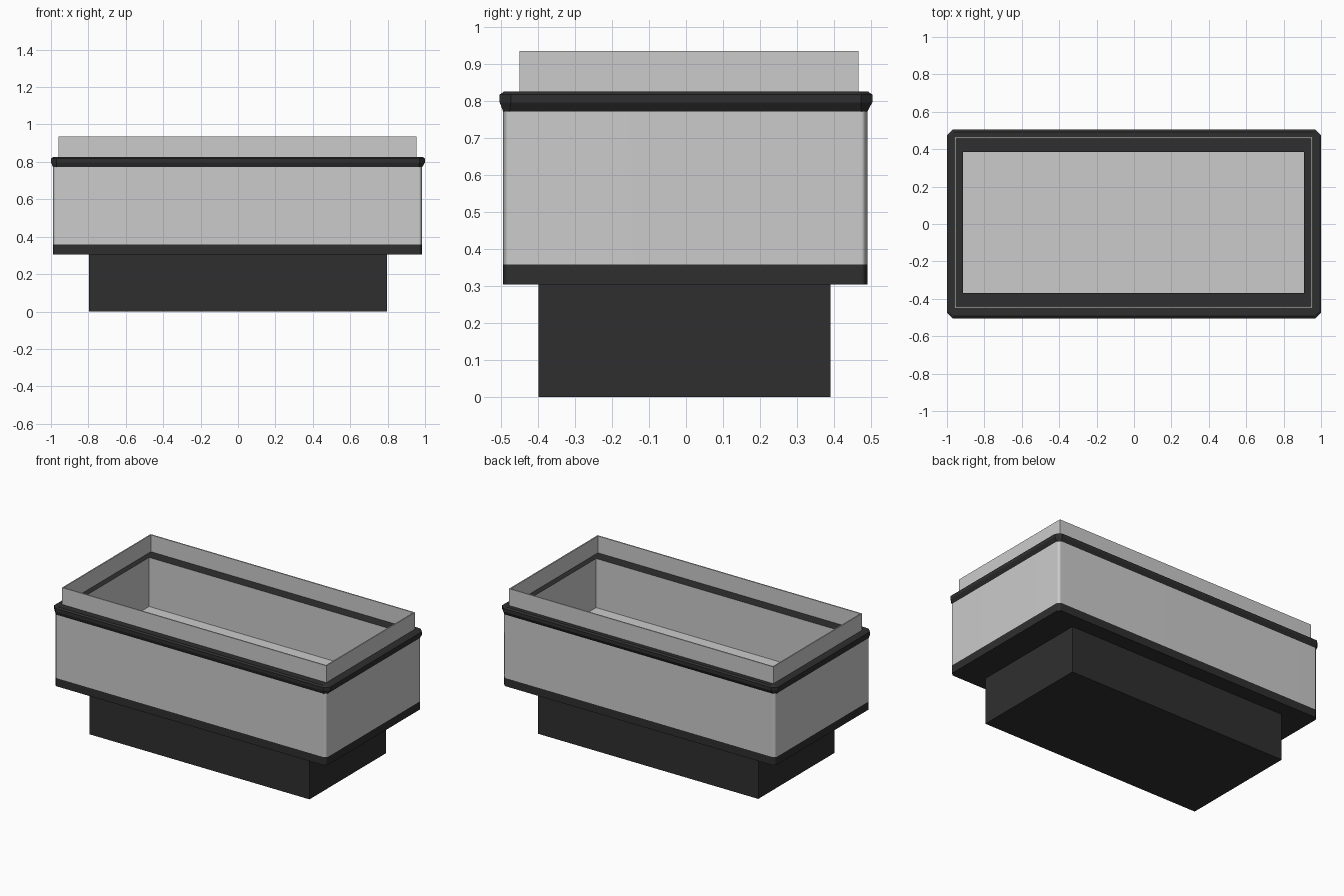
import bpy, bmesh, math

if "Cube" in bpy.data.objects:
    bpy.data.objects.remove(bpy.data.objects["Cube"])


def material(name, c):
    m = bpy.data.materials.new(name)
    m.diffuse_color = (c[0], c[1], c[2], 1)
    m.use_nodes = True
    m.node_tree.nodes["Principled BSDF"].inputs["Base Color"].default_value = m.diffuse_color
    return m


dark = material("dark_trim", (0.028, 0.028, 0.028))


def ring(bm, hx, hy, z, cut=0.0, cx=0.0, cy=0.0):
    """Rectangle outline at height z, with corners cut off if cut > 0."""
    pts = []
    for sx, sy in ((1, 1), (-1, 1), (-1, -1), (1, -1)):
        if cut:
            a = (sx * hx, sy * (hy - cut))
            b = (sx * (hx - cut), sy * hy)
            pts += [a, b] if sx * sy > 0 else [b, a]
        else:
            pts.append((sx * hx, sy * hy))
    return [bm.verts.new((x + cx, y + cy, z)) for x, y in pts]


def loft(name, rings, mat=None, cap_start=False, cap_end=False, closed=False, smooth=False):
    """Skin a series of (hx, hy, z, cut, cx, cy) outlines."""
    bm = bmesh.new()
    loops = [ring(bm, *r) for r in rings]
    pairs = list(zip(loops, loops[1:]))
    if closed:
        pairs.append((loops[-1], loops[0]))
    for a, b in pairs:
        n = len(a)
        for i in range(n):
            j = (i + 1) % n
            bm.faces.new((a[i], a[j], b[j], b[i]))
    if cap_start:
        bm.faces.new(loops[0][::-1])
    if cap_end:
        bm.faces.new(loops[-1])
    bmesh.ops.recalc_face_normals(bm, faces=bm.faces)
    me = bpy.data.meshes.new(name)
    bm.to_mesh(me)
    bm.free()
    ob = bpy.data.objects.new(name, me)
    bpy.context.collection.objects.link(ob)
    if mat:
        me.materials.append(mat)
    if smooth:
        bpy.ops.object.select_all(action='DESELECT')
        bpy.context.view_layer.objects.active = ob
        ob.select_set(True)
        bpy.ops.object.shade_smooth_by_angle(angle=math.radians(50))
        # Keeps the long sides flat so only the corners look rounded
        w = ob.modifiers.new("weighted", 'WEIGHTED_NORMAL')
        w.keep_sharp = True
    return ob


# Plinth
loft("plinth", [(0.797, 0.395, 0, 0, 0, -0.004), (0.797, 0.395, 0.305, 0, 0, -0.004)],
     dark, cap_start=True, cap_end=True)

# Shared outlines of the tub
OUT = (0.987, 0.493)
CUT, OC = 0.018, (-0.002, -0.002)
INN = (0.912, 0.378)
IC = (-0.002, 0.008)

# Dark band around the bottom, closed underneath
loft("lower_band", [(*OUT, 0.305, CUT, *OC), (*OUT, 0.358, CUT, *OC)],
     dark, cap_start=True, smooth=True)

# Grey outer walls
loft("outer_wall", [(*OUT, 0.358, CUT, *OC), (*OUT, 0.775, CUT, *OC)], smooth=True)

# Flared dark rim: bevelled lip outside, flat ledge running to the opening
loft("rim", [(*OUT, 0.773, CUT, *OC),
             (1.0, 0.504, 0.797, 0.03),
             (1.0, 0.504, 0.818, 0.03),
             (0.988, 0.493, 0.826, 0.026),
             (*INN, 0.826, 0.0005, *IC)], dark)

# Recessed inner tray
loft("inner_tray", [(*INN, 0.505, 0, *IC), (*INN, 0.826, 0, *IC)], cap_start=True)
for p in bpy.data.objects["inner_tray"].data.polygons:
    p.flip()

# Thin upright guard standing on the ledge
GC = (-0.002, 0.008)
loft("upper_guard", [(0.957, 0.458, 0.826, 0, *GC), (0.957, 0.458, 0.936, 0, *GC),
                     (0.949, 0.450, 0.936, 0, *GC), (0.949, 0.450, 0.826, 0, *GC)],
     closed=True)
